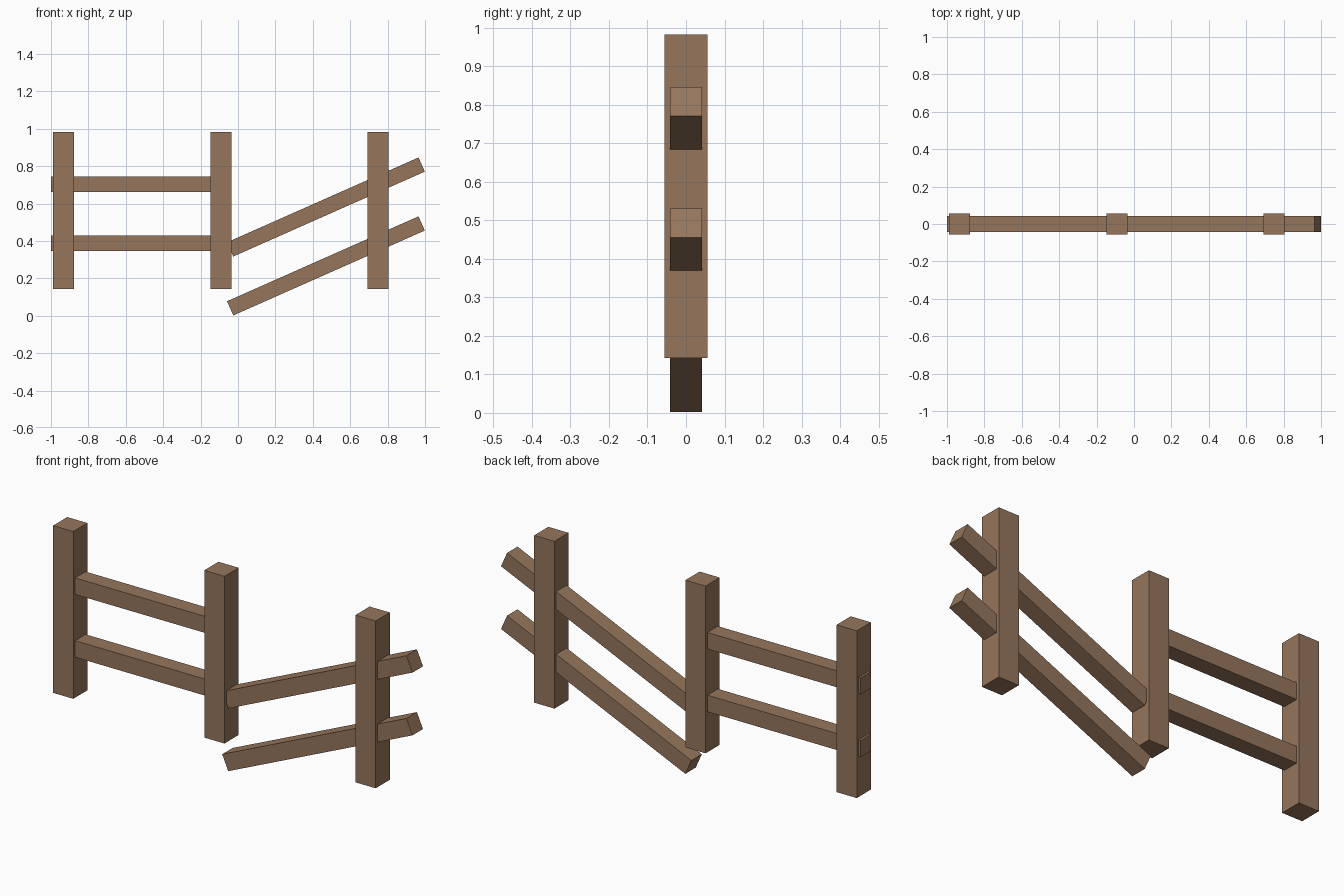
import bpy
import math

if "Cube" in bpy.data.objects:
    bpy.data.objects.remove(bpy.data.objects["Cube"])

wood = bpy.data.materials.new("brown_wood")
wood.diffuse_color = (0.305, 0.181, 0.107, 1.0)
wood.use_nodes = True
wood.node_tree.nodes["Principled BSDF"].inputs["Base Color"].default_value = wood.diffuse_color


def beam(name, center, size, tilt=0.0):
    """Square timber, tilted about the y axis (positive raises the +x end)."""
    bpy.ops.mesh.primitive_cube_add(size=1, location=center, rotation=(0, -tilt, 0))
    ob = bpy.context.object
    ob.name = name
    ob.scale = size
    bpy.ops.object.transform_apply(location=False, rotation=False, scale=True)
    ob.data.materials.append(wood)


# Upright posts
for side, x in (("left", -0.932), ("middle", -0.092), ("right", 0.748)):
    beam(side + "_post", (x, 0, 0.563), (0.112, 0.112, 0.84))

# Level rails on the left, fallen sloping rails on the right
for level, rise in (("lower", 0.0), ("upper", 0.315)):
    beam(level + "_level_rail", (-0.546, 0, 0.388 + rise), (0.908, 0.083, 0.083))
    beam(level + "_sloping_rail", (0.47, 0, 0.2665 + rise), (1.12, 0.083, 0.083),
         math.radians(23.9))
